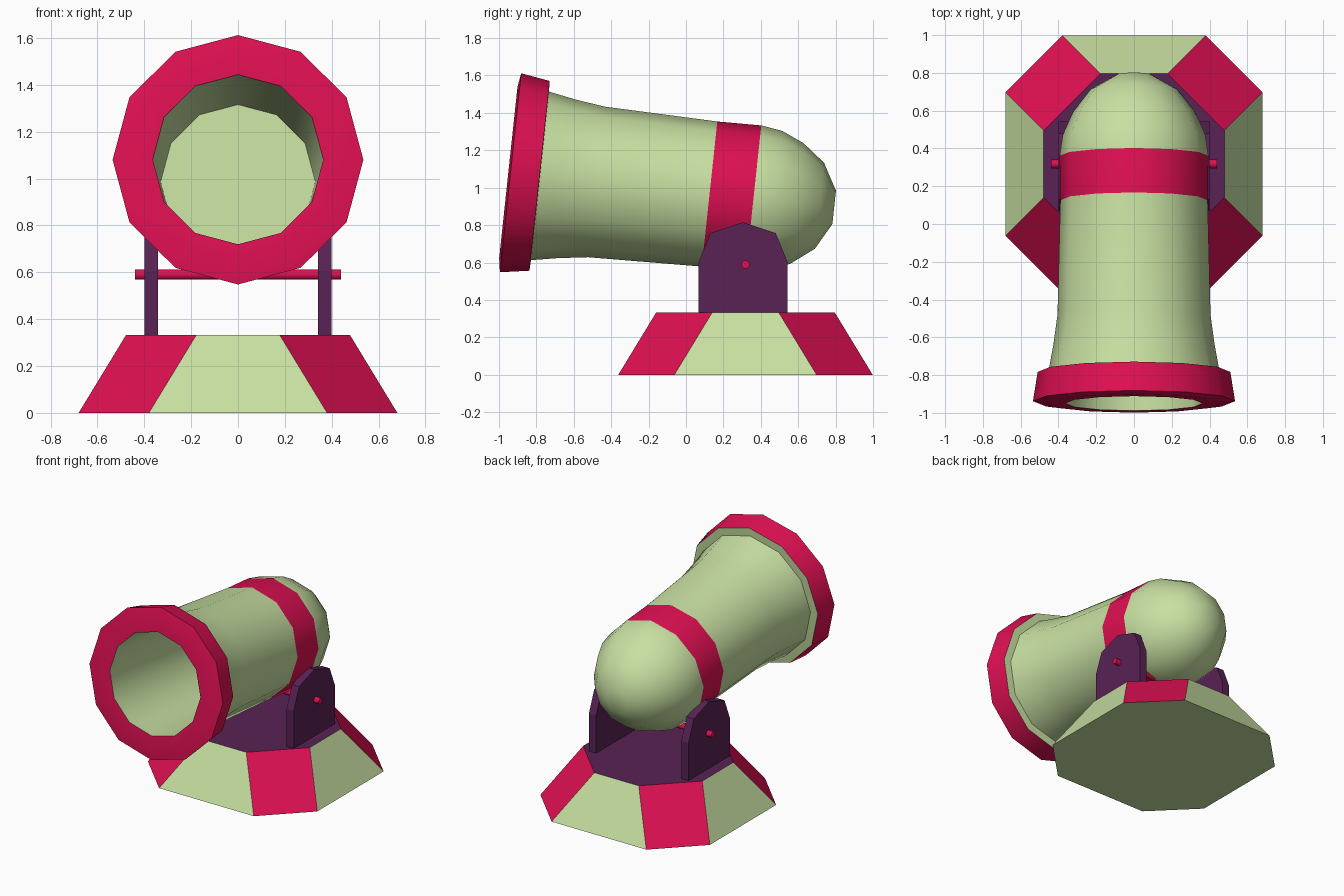
import bpy, bmesh, math

if "Cube" in bpy.data.objects:
    bpy.data.objects.remove(bpy.data.objects["Cube"])

def material(name, rgb):
    m = bpy.data.materials.new(name)
    m.diffuse_color = (*rgb, 1)
    m.use_nodes = True
    m.node_tree.nodes["Principled BSDF"].inputs["Base Color"].default_value = m.diffuse_color
    return m

MATS = [material("pale_green", (0.578, 0.745, 0.361)),
        material("crimson", (0.73, 0.005, 0.084)),
        material("dark_purple", (0.098, 0.016, 0.089))]
GREEN, RED, PURPLE = range(3)

def finish(name, bm, smooth=None):
    bmesh.ops.recalc_face_normals(bm, faces=bm.faces)
    me = bpy.data.meshes.new(name)
    bm.to_mesh(me)
    bm.free()
    for m in MATS:
        me.materials.append(m)
    ob = bpy.data.objects.new(name, me)
    bpy.context.collection.objects.link(ob)
    if smooth:
        bpy.ops.object.select_all(action='DESELECT')
        ob.select_set(True)
        bpy.context.view_layer.objects.active = ob
        bpy.ops.object.shade_smooth_by_angle(angle=math.radians(smooth))
    return ob

def loft(bm, rings, side_mat, cap_mats):
    """Bridge equal point rings; side_mat(ring, side) gives the colour."""
    vr = [[bm.verts.new(p) for p in ring] for ring in rings]
    n = len(vr[0])
    for i in range(len(vr) - 1):
        for k in range(n):
            j = (k + 1) % n
            f = bm.faces.new((vr[i][k], vr[i][j], vr[i + 1][j], vr[i + 1][k]))
            f.material_index = side_mat(i, k)
    for ring, m in zip((vr[0], vr[-1]), cap_mats):
        bm.faces.new(ring).material_index = m

PIVOT_Y = 0.318

# Base: tapered octagon with alternating side colours
def octagon(h, c, z):
    pts = [(c, -h), (h, -c), (h, c), (c, h), (-c, h), (-h, c), (-h, -c), (-c, -h)]
    return [(x, y + PIVOT_Y, z) for x, y in pts]

bm = bmesh.new()
loft(bm, [octagon(0.68, 0.38, 0), octagon(0.478, 0.178, 0.332)],
     lambda i, k: RED if k % 2 == 0 else GREEN, (GREEN, PURPLE))
finish("base", bm)

# Brackets: arched plates on either side
ARCH = [(-0.237, 0.33), (-0.237, 0.605), (-0.175, 0.757), (0, 0.815),
        (0.175, 0.757), (0.237, 0.605), (0.237, 0.33)]
for side, name in ((-1, "left_bracket"), (1, "right_bracket")):
    bm = bmesh.new()
    loft(bm, [[(side * x, y + PIVOT_Y - 0.013, z) for y, z in ARCH] for x in (0.342, 0.4)],
         lambda i, k: PURPLE, (PURPLE, PURPLE))
    finish(name, bm)

# Axle through both brackets
bm = bmesh.new()
loft(bm, [[(x, PIVOT_Y + 0.023 * math.cos(a), 0.59 + 0.023 * math.sin(a))
           for a in (math.tau * k / 10 for k in range(10))] for x in (-0.44, 0.44)],
     lambda i, k: RED, (RED, RED))
finish("axle", bm, 40)

# Barrel: 12-sided turned profile from bore floor, over the muzzle, to the dome
# each entry: distance along axis, radius, colour of the band that follows
PROFILE = [(0.87, 0.33, GREEN), (-0.012, 0.364, RED), (-0.012, 0.46, RED),
           (0.0, 0.535, RED), (0.156, 0.51, GREEN), (0.158, 0.453, GREEN),
           (0.3, 0.427, GREEN), (0.46, 0.405, GREEN), (1.07, 0.39, RED),
           (1.306, 0.394, GREEN), (1.42, 0.377, GREEN), (1.54, 0.324, GREEN),
           (1.661, 0.231, GREEN), (1.74, 0.09, GREEN)]
TILT = math.radians(6.1)
S, C = math.sin(TILT), math.cos(TILT)

def ring(t, r):
    out = []
    for k in range(12):
        a = math.tau * k / 12
        up = r * math.cos(a)
        out.append((r * math.sin(a), -0.938 + t * C + up * S, 1.08 - t * S + up * C))
    return out

bm = bmesh.new()
loft(bm, [ring(t, r) for t, r, m in PROFILE],
     lambda i, k: PROFILE[i][2], (GREEN, GREEN))
finish("barrel", bm, 40)
